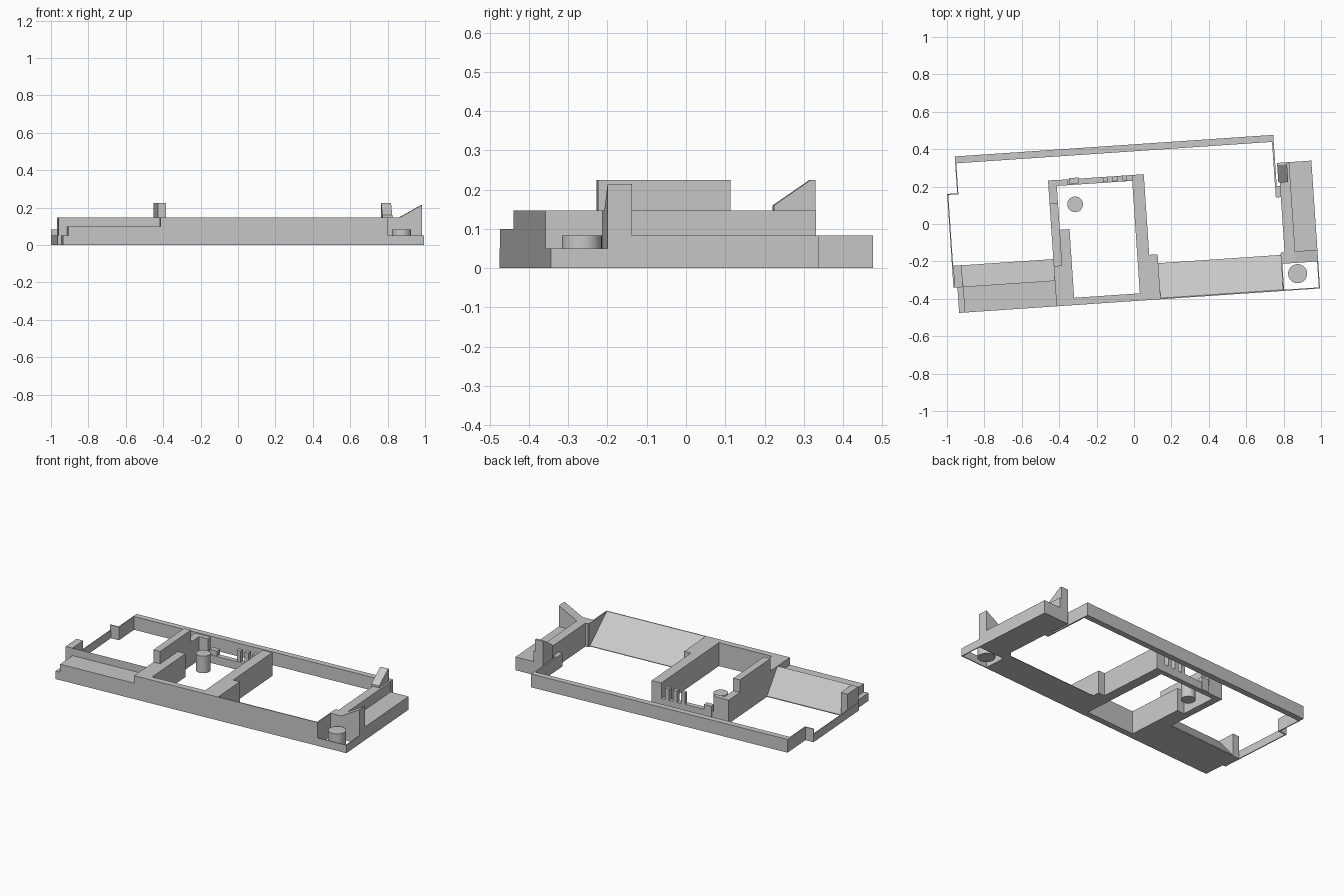
import bpy
import bmesh
import math
from mathutils import Matrix, Vector

if "Cube" in bpy.data.objects:
    bpy.data.objects.remove(bpy.data.objects["Cube"], do_unlink=True)

TURN = Matrix.Rotation(math.radians(3.88), 4, "Z")
grey = bpy.data.materials.new("plain grey")
grey.use_nodes = True
COLOUR = (0.58, 0.58, 0.58, 1)
grey.diffuse_color = COLOUR
grey.node_tree.nodes["Principled BSDF"].inputs["Base Color"].default_value = COLOUR


def finish(name, bm):
    """Turn the part to the frame's angle and link it."""
    bmesh.ops.recalc_face_normals(bm, faces=bm.faces)
    bm.transform(TURN)
    mesh = bpy.data.meshes.new(name)
    bm.to_mesh(mesh)
    bm.free()
    mesh.materials.append(grey)
    obj = bpy.data.objects.new(name, mesh)
    bpy.context.collection.objects.link(obj)
    return obj


def prism(name, points, offset):
    """Extrude a flat outline along an offset."""
    bm = bmesh.new()
    face = bm.faces.new([bm.verts.new(p) for p in points])
    out = bmesh.ops.extrude_face_region(bm, geom=[face], use_keep_orig=True)
    moved = [g for g in out["geom"] if isinstance(g, bmesh.types.BMVert)]
    bmesh.ops.translate(bm, verts=moved, vec=Vector(offset))
    return finish(name, bm)


def box(name, x0, x1, y0, y1, top, base=0.0):
    outline = [(x0, y0, base), (x1, y0, base), (x1, y1, base), (x0, y1, base)]
    return prism(name, outline, (0, 0, top - base))


def along_x(name, x0, x1, profile):
    return prism(name, [(x0, y, z) for y, z in profile], (x1 - x0, 0, 0))


def peg(name, x, y, radius, top):
    bm = bmesh.new()
    bmesh.ops.create_cone(bm, cap_ends=True, segments=32, radius1=radius, radius2=radius,
                          depth=top, matrix=Matrix.Translation((x, y, top / 2)))
    obj = finish(name, bm)
    bpy.ops.object.select_all(action="DESELECT")
    bpy.context.view_layer.objects.active = obj
    obj.select_set(True)
    bpy.ops.object.shade_smooth_by_angle()


FRONT, WALL, LOW, RIM = -0.411, 0.147, 0.05, 0.083
THIN = 0.006

# Outer frame: back bar and thin end walls
box("back_bar", -0.928, 0.772, 0.388, 0.425, RIM)
box("right_back_wall", -0.932, -0.932 + THIN, 0.228, 0.425, RIM)
box("right_jog_wall", -0.986, -0.926, 0.228 - THIN, 0.228, RIM)
box("right_end_wall", -0.986, -0.986 + THIN, -0.275, 0.228, LOW)
box("left_back_wall", 0.766, 0.775, 0.09, 0.425, RIM)

# Stepped front shelf with its sloped back
box("shelf_front", -0.935, -0.443, FRONT, -0.275, 0.1)
box("shelf_end", -0.965, -0.935, FRONT, -0.275, LOW)
along_x("shelf_slope", -0.94, -0.443,
        [(-0.275, 0), (-0.158, 0), (-0.158, 0.005), (-0.275, WALL)])
box("shelf_post", -0.98, -0.935, -0.275, -0.157, WALL)

# Central bay
box("bay_front", -0.443, 0.073, FRONT, -0.372, WALL)
box("bay_side_thick", -0.443, -0.346, FRONT, -0.004, WALL)
box("bay_side_back", -0.443, -0.398, -0.004, 0.263, WALL)
box("bay_side_raised", -0.443, -0.398, -0.198, 0.14, 0.225)
box("bay_divider", 0.006, 0.07, FRONT, 0.262, WALL)
box("bay_back_sill", -0.4, 0.01, 0.231, 0.262, LOW)
box("bay_back_corner", -0.4, -0.34, 0.231, 0.262, WALL)
box("bay_back_stub", -0.33, -0.28, 0.235, 0.268, RIM)
for i in range(3):
    x = -0.15 + i * 0.052
    box(f"bay_tooth_{i + 1}", x, x + 0.026, 0.235, 0.262, 0.12)
peg("bay_peg", -0.307, 0.126, 0.042, 0.107)

# Long front ramp and its side rib
box("ramp_rib", 0.07, 0.115, FRONT, -0.17, WALL)
along_x("front_ramp", 0.115, 0.777,
        [(FRONT, 0), (-0.218, 0), (-0.218, 0.004), (FRONT + THIN, WALL), (FRONT, WALL)])
box("ramp_end_wall", 0.771, 0.777, FRONT, -0.21, WALL)

# Open corner pocket
box("pocket_front_wall", 0.777, 0.969, FRONT, FRONT + THIN, LOW)
box("pocket_side_wall", 0.969 - THIN, 0.969, FRONT, -0.266, LOW)
peg("pocket_peg", 0.855, -0.324, 0.051, RIM)

# Left end ledge, inner wall and catches
box("end_ledge", 0.85, 0.969, -0.266, 0.274, RIM)
box("end_inner_wall", 0.793, 0.85, -0.266, 0.274, WALL)
box("end_wall_foot", 0.775, 0.793, 0.09, 0.15, RIM)
box("end_wall_return", 0.775, 0.793, -0.266, -0.205, WALL)
prism("front_catch", [(0.848, -0.266, 0), (0.969, -0.266, 0),
                      (0.969, -0.266, 0.215), (0.848, -0.266, WALL)], (0, 0.062, 0))
along_x("back_catch", 0.785, 0.838,
        [(0.168, 0), (0.274, 0), (0.274, 0.225), (0.262, 0.225), (0.168, 0.16)])
